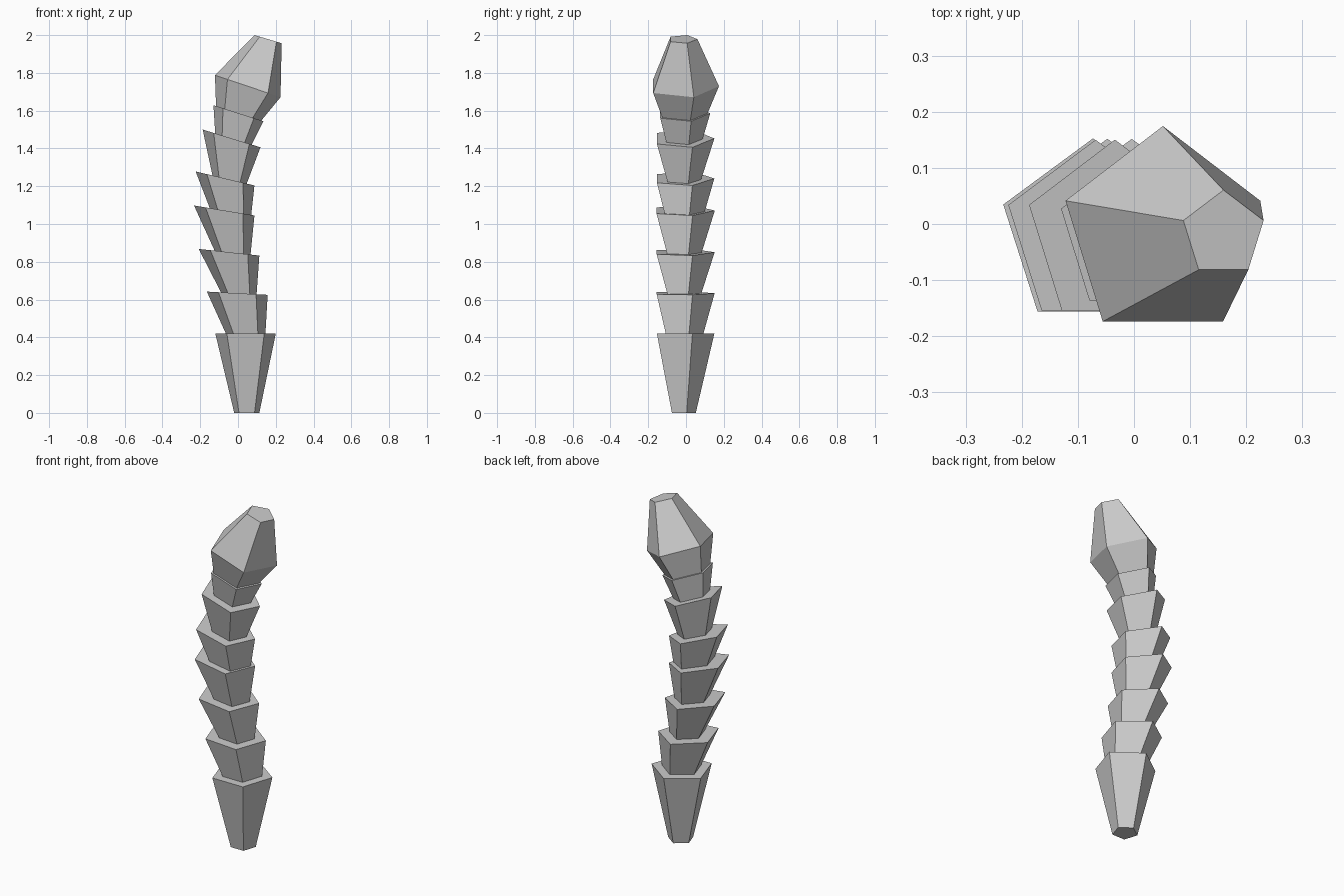
import bpy, bmesh
from math import sin, cos, radians, atan2, hypot

if "Cube" in bpy.data.objects:
    bpy.data.objects.remove(bpy.data.objects["Cube"])

SIDES = 5
CENTRE_Y = -0.018
HALF = cos(radians(18))   # half-width of a unit pentagon


def add_ring(bm, left, right):
    """Five-sided ring whose outer left/right corners are given in x, z."""
    dx, dz = right[0] - left[0], right[1] - left[1]
    r = hypot(dx, dz) / 2 / HALF
    t = atan2(dz, dx)
    cx, cz = (left[0] + right[0]) / 2, (left[1] + right[1]) / 2
    ring = []
    for i in range(SIDES):
        a = radians(18 + 72 * i)
        u = r * cos(a)
        ring.append(bm.verts.new((cx + u * cos(t), CENTRE_Y + r * sin(a), cz + u * sin(t))))
    return ring


def add_part(name, rings):
    """Closed solid lofted through a list of (left, right) rings."""
    bm = bmesh.new()
    loops = [add_ring(bm, *r) for r in rings]
    for a, b in zip(loops, loops[1:]):
        for i in range(SIDES):
            j = (i + 1) % SIDES
            bm.faces.new((a[i], a[j], b[j], b[i]))
    bm.faces.new(loops[0][::-1])
    bm.faces.new(loops[-1])
    bmesh.ops.recalc_face_normals(bm, faces=bm.faces)
    mesh = bpy.data.meshes.new(name)
    bm.to_mesh(mesh)
    bm.free()
    bpy.context.collection.objects.link(bpy.data.objects.new(name, mesh))


# Flared stem segments: narrow bottom ring, wide tilted top ring
segments = [
    [((-0.02, 0.00), (0.113, 0.00)), ((-0.12, 0.42), (0.20, 0.42))],
    [((-0.062, 0.415), (0.145, 0.415)), ((-0.165, 0.642), (0.157, 0.625))],
    [((-0.087, 0.632), (0.098, 0.622)), ((-0.208, 0.868), (0.113, 0.833))],
    [((-0.122, 0.855), (0.066, 0.833)), ((-0.233, 1.098), (0.087, 1.045))],
    [((-0.145, 1.072), (0.069, 1.038)), ((-0.224, 1.278), (0.087, 1.204))],
    [((-0.134, 1.252), (0.044, 1.208)), ((-0.187, 1.500), (0.119, 1.406))],
    [((-0.120, 1.468), (0.067, 1.410)), ((-0.130, 1.629), (0.135, 1.544))],
]
for n, rings in enumerate(segments, 1):
    add_part(f"stem_segment_{n}", rings)

# Bud-shaped head
add_part("head_bud", [
    ((-0.116, 1.620), (0.122, 1.546)),
    ((-0.122, 1.788), (0.225, 1.671)),
    ((0.088, 2.000), (0.231, 1.957)),
])
